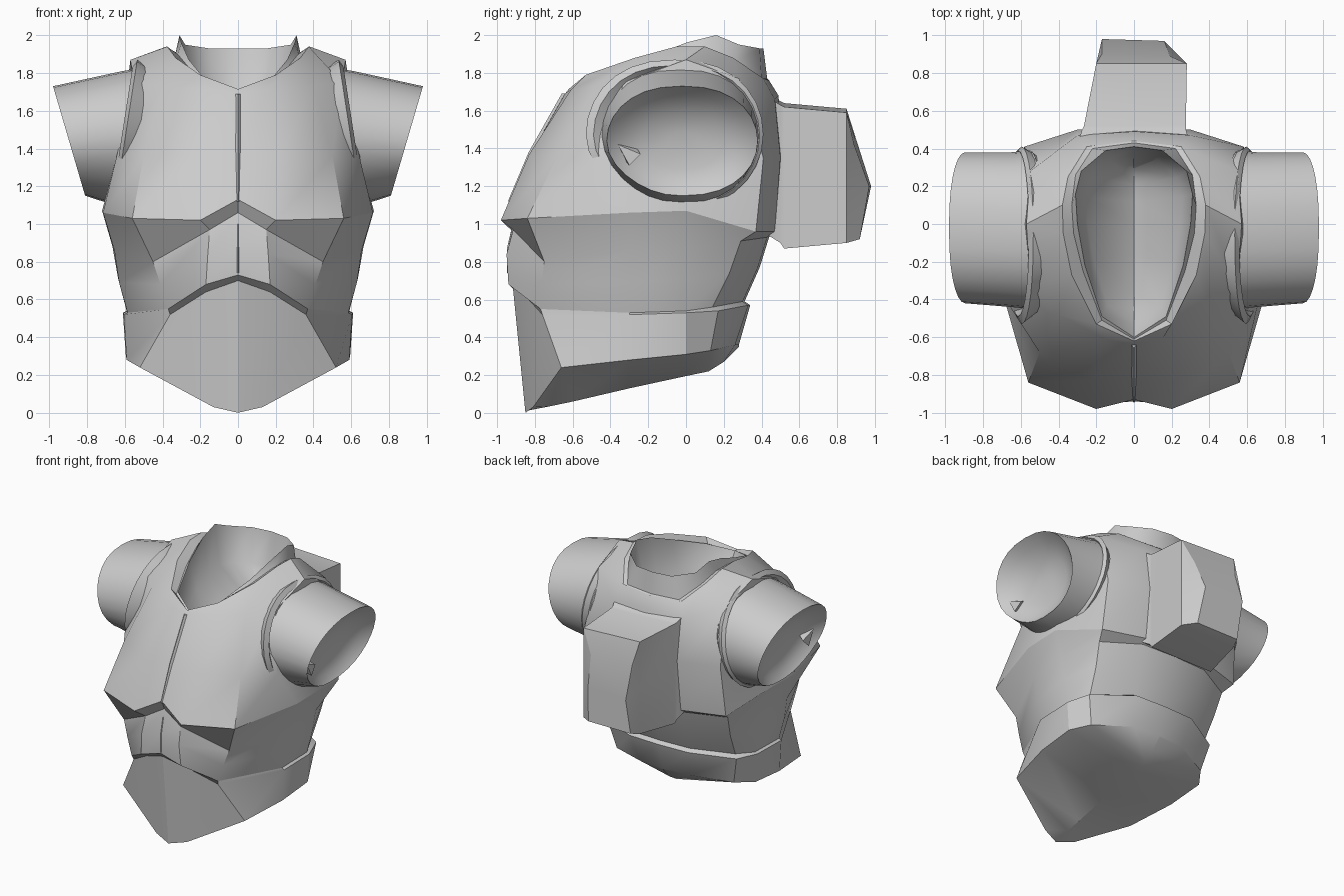
import bpy, bmesh, math


def finish(bm, name, angle=28):
    bmesh.ops.remove_doubles(bm, verts=bm.verts, dist=0.0005)
    bmesh.ops.recalc_face_normals(bm, faces=bm.faces)
    me = bpy.data.meshes.new(name)
    bm.to_mesh(me)
    bm.free()
    ob = bpy.data.objects.new(name, me)
    bpy.context.collection.objects.link(ob)
    bpy.ops.object.select_all(action='DESELECT')
    ob.select_set(True)
    bpy.context.view_layer.objects.active = ob
    bpy.ops.object.shade_smooth_by_angle(angle=math.radians(angle))
    return ob


def loft(name, rings, caps=(False, False), angle=28):
    bm = bmesh.new()
    vs = [[bm.verts.new(p) for p in r] for r in rings]
    n = len(vs[0])
    for a, b in zip(vs, vs[1:]):
        for i in range(n):
            j = (i + 1) % n
            bm.faces.new((a[i], a[j], b[j], b[i]))
    for cap, r in zip(caps, (vs[0], vs[-1])):
        if cap:
            bm.faces.new(r)
    return finish(bm, name, angle)


def full(half):
    """Half section (front centre to back centre) to a closed symmetric ring."""
    return half + [(-x, y, z) for x, y, z in half[-2:0:-1]]


# Torso cross-sections, each from front centre round to back centre
keel = [(0, -.85, .01), (0, -.72, .035), (0, -.6, .06), (0, -.3, .13),
        (0, 0, .195), (0, .12, .22), (0, .2, .27), (0, .28, .35)]
hem = [(0, -.85, .0), (.13, -.81, .03), (.52, -.66, .24), (.59, -.3, .28),
       (.595, 0, .31), (.5, .13, .33), (.22, .26, .36), (0, .28, .36)]
belt = [(0, -.92, .70), (.17, -.87, .64), (.36, -.76, .52), (.605, -.3, .52),
        (.61, 0, .53), (.55, .17, .54), (.25, .33, .57), (0, .34, .57)]
abs_low = [(0, -.94, .73), (.17, -.94, .68), (.37, -.77, .55), (.585, -.3, .53),
           (.59, 0, .54), (.52, .14, .56), (.24, .30, .59), (0, .31, .59)]
abs_mid = [(0, -.94, .88), (.16, -.95, .84), (.41, -.765, .68), (.63, -.3, .69),
           (.635, 0, .71), (.54, .23, .74), (.26, .38, .77), (0, .39, .77)]
abs_top = [(0, -.90, 1.06), (.15, -.915, .97), (.45, -.75, .80), (.655, -.3, .86),
           (.665, 0, .88), (.56, .29, .91), (.28, .43, .93), (0, .44, .93)]
bust = [(0, -.93, 1.13), (.2, -.98, 1.02), (.56, -.84, 1.03), (.715, -.3, 1.06),
        (.72, 0, 1.07), (.6, .37, .96), (.28, .47, .96), (0, .48, .96)]
chest = [(0, -.82, 1.37), (.22, -.83, 1.37), (.5, -.68, 1.36), (.65, -.45, 1.33),
         (.63, 0, 1.4), (.58, .41, 1.35), (.3, .5, 1.35), (0, .51, 1.35)]
shoulder = [(0, -.64, 1.69), (.15, -.61, 1.71), (.4, -.48, 1.73), (.55, -.33, 1.75),
            (.57, 0, 1.87), (.55, .28, 1.77), (.3, .47, 1.66), (0, .49, 1.68)]
neck = [(0, -.62, 1.715), (.2, -.53, 1.79), (.33, -.27, 1.88), (.375, -.05, 1.94),
        (.38, .1, 1.94), (.35, .25, 1.88), (.25, .41, 1.77), (0, .44, 1.76)]
neck_in = [(0, -.61, 1.70), (.17, -.51, 1.75), (.27, -.25, 1.84), (.32, -.05, 1.90),
           (.33, .1, 1.91), (.31, .26, 1.86), (.22, .40, 1.77), (0, .43, 1.77)]
collar_top = [(0, -.60, 1.71), (.17, -.49, 1.76), (.26, -.22, 1.87), (.3, 0, 1.96),
              (.31, .16, 2.0), (.28, .28, 1.95), (.15, .39, 1.93), (0, .41, 1.93)]

loft("lower_belly", [full(r) for r in (keel, hem, belt, abs_low)])
loft("abdomen", [full(r) for r in (abs_low, abs_mid, abs_top, bust)], angle=34)
loft("chest", [full(r) for r in (bust, chest, shoulder, neck, neck_in)], angle=34)

# Raised collar with hollow bowl behind the neckline
bowl = [(x * .82, y * .88, 1.60 + .35 * (z - 1.7)) for x, y, z in collar_top]
bowl_mid = [(0, y * .75, 1.53) for x, y, z in collar_top]
loft("collar", [full(r) for r in (neck_in, collar_top, bowl, bowl_mid)], angle=50)

# Narrow sternum and abdomen seams
for name, pts in (("sternum_seam", [(-.935, 1.12), (-.825, 1.38), (-.65, 1.69)]),
                  ("abdomen_seam", [(-.94, .74), (-.94, .87), (-.91, 1.0)])):
    loft(name, [[(-.012, y + .01, z), (0, y - .008, z), (.012, y + .01, z)]
                for y, z in pts], (True, True))


def disc(s, xt, xb, cy, cz, ry, rz, n=28):
    """Slanted ring facing sideways: x is xt at its top and xb at its bottom."""
    out = []
    for i in range(n):
        a = 2 * math.pi * i / n
        c, q = math.cos(a), math.sin(a)
        c = math.copysign(abs(c) ** .85, c)
        k = (q * rz + .29) / .58
        y = cy + ry * c
        if q < 0 and c < 0:
            y += .10 * q * q * -c * 2 * ry      # front lower quarter is cut back
        out.append((s * (xb + (xt - xb) * k), y, cz + rz * q))
    return out


for s, side in ((-1, "left"), (1, "right")):
    # Armhole trim standing slightly proud of the chest
    loft(side + "_armhole_rim", [
        disc(s, .46, .52, -.05, 1.47, .40, .35),
        disc(s, .55, .64, -.06, 1.475, .47, .395),
        disc(s, .57, .66, -.05, 1.47, .44, .37),
        disc(s, .54, .62, -.04, 1.47, .40, .35)])
    # Sleeve stub, cut off at a slant with a dished end
    loft(side + "_sleeve", [
        disc(s, .5, .6, -.03, 1.47, .42, .36),
        disc(s, .62, .68, -.03, 1.46, .41, .35),
        disc(s, .98, .81, -.02, 1.44, .40, .29),
        disc(s, .92, .76, -.02, 1.44, .34, .24),
        disc(s, .85, .73, -.02, 1.44, .22, .15),
        disc(s, .82, .73, -.02, 1.44, .08, .05)], (False, True), 50)
    # Small folded spur at the front of the armpit
    loft(side + "_armpit_spur", [
        [(s * .70, -.41, 1.50), (s * .72, -.36, 1.38), (s * .70, -.30, 1.46)],
        [(s * .84, -.36, 1.42), (s * .84, -.30, 1.31), (s * .83, -.24, 1.37)]],
        (True, True))

# Back pack: y, left x, right x, bottom z, top z
pack = [(.42, -.3, .3, .95, 1.70), (.50, -.275, .275, .90, 1.65),
        (.52, -.265, .275, .87, 1.64), (.85, -.2, .28, .90, 1.61)]
rings = [[(l, y, b), (r, y, b), (r, y, 1.25), (r, y, t - .02),
          (l, y, t), (l, y, 1.25)] for y, l, r, b, t in pack]
rings.append([(-.17, .92, .92), (.19, .92, .92), (.16, .97, 1.2), (.19, .89, 1.42),
              (-.17, .90, 1.44), (-.17, .98, 1.2)])
loft("back_pack", rings, (True, True), 24)
